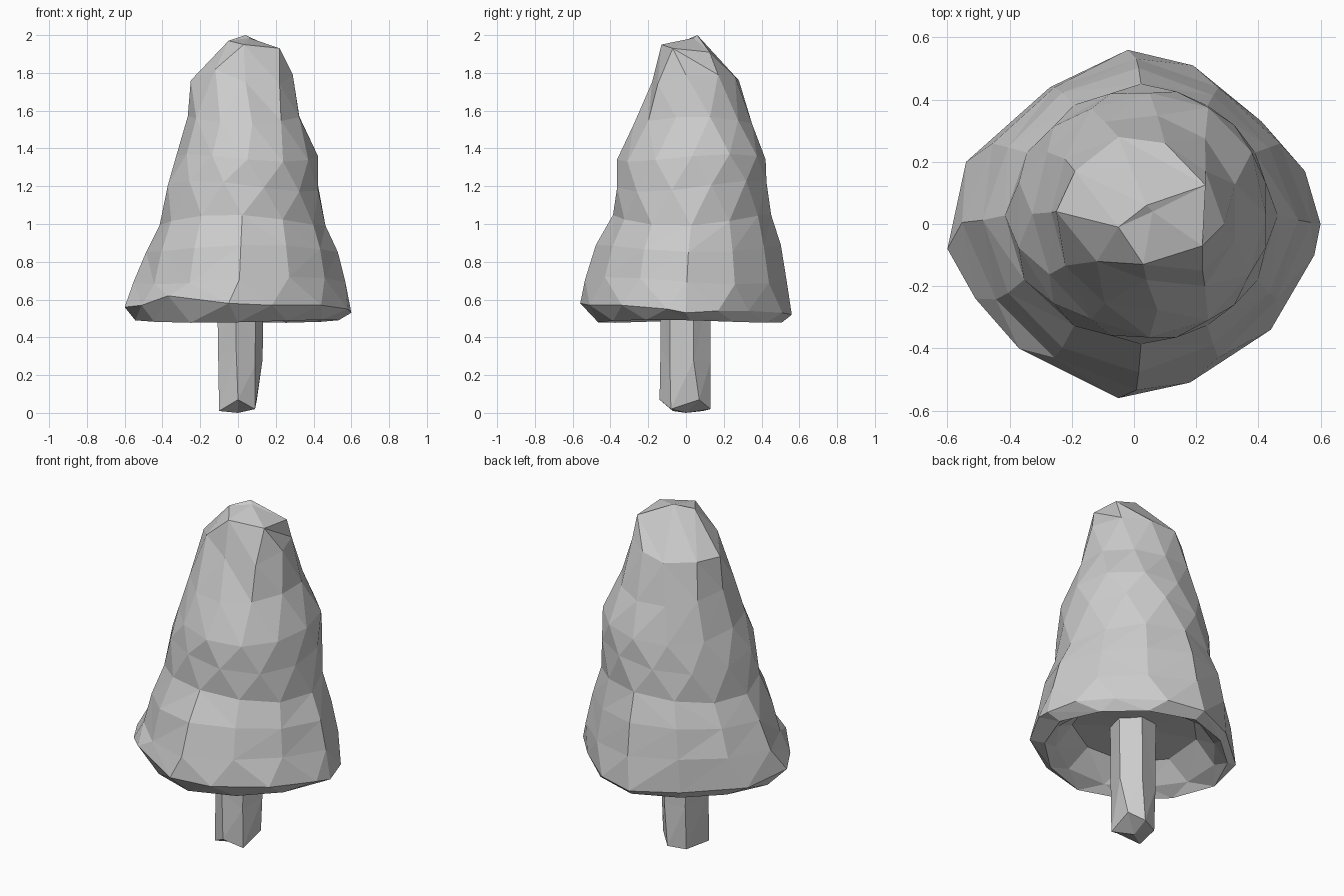
import bpy, bmesh, math

if "Cube" in bpy.data.objects:
    bpy.data.objects.remove(bpy.data.objects["Cube"])


def ring(z, x0, x1, y0, y1, n=12, shift=0.0, wave=0.0, diag=0.0):
    """Elliptical ring fitted to its x and y extents; diag pulls in the diagonals."""
    cx, cy = (x0 + x1) / 2, (y0 + y1) / 2
    pts = []
    for i in range(n):
        a = 2 * math.pi * (i + shift) / n
        k = 1.015 + 0.012 * math.sin(3 * a + 9 * z) - diag * math.sin(2 * a) ** 2
        pts.append((cx + (x1 - x0) / 2 * k * math.cos(a),
                    cy + (y1 - y0) / 2 * k * math.sin(a),
                    z + wave * math.sin(2 * a + 5 * z)))
    return pts


def angles(pts):
    cx = sum(p[0] for p in pts) / len(pts)
    cy = sum(p[1] for p in pts) / len(pts)
    return [math.atan2(p[1] - cy, p[0] - cx) % (2 * math.pi) for p in pts]


def loft(name, rings, start, end):
    """Triangulated skin through rings of any count, closed by a point at each end."""
    bm = bmesh.new()
    loops = []
    for pts in rings:
        order = sorted(zip(angles(pts), pts))
        loops.append([(a, bm.verts.new(p)) for a, p in order])
    for A, B in zip(loops, loops[1:]):
        i = j = 0
        na, nb = len(A), len(B)
        while i < na or j < nb:
            next_a = A[(i + 1) % na][0] + 2 * math.pi * ((i + 1) // na)
            next_b = B[(j + 1) % nb][0] + 2 * math.pi * ((j + 1) // nb)
            a, b = A[i % na][1], B[j % nb][1]
            if j >= nb or (i < na and next_a <= next_b):
                bm.faces.new((a, A[(i + 1) % na][1], b))
                i += 1
            else:
                bm.faces.new((a, B[(j + 1) % nb][1], b))
                j += 1
    for tip, loop in ((start, loops[0]), (end, loops[-1])):
        t = bm.verts.new(tip)
        for k in range(len(loop)):
            bm.faces.new((loop[k][1], loop[(k + 1) % len(loop)][1], t))
    bmesh.ops.recalc_face_normals(bm, faces=bm.faces)
    mesh = bpy.data.meshes.new(name)
    bm.to_mesh(mesh)
    bm.free()
    obj = bpy.data.objects.new(name, mesh)
    bpy.context.collection.objects.link(obj)
    return obj


# Lopsided crown and the shoulder below it
crown = [(-.05, -.01, 1.97), (.03, -.13, 1.95), (.22, -.07, 1.93),
         (.23, .125, 1.91), (.04, .06, 2.0)]
shoulder = [(.29, .0, 1.79), (.23, .17, 1.79), (.10, .26, 1.78),
            (-.05, .28, 1.76), (-.19, .17, 1.76), (-.25, .04, 1.76),
            (-.12, -.12, 1.82), (.04, -.18, 1.75), (.22, -.15, 1.74)]

# Flared skirt edge of the foliage
rim = [(.60, 0, .53), (.55, .17, .54), (.41, .33, .54), (.19, .51, .53),
       (-.02, .56, .52), (-.27, .44, .53), (-.54, .20, .54), (-.60, -.08, .56),
       (-.51, -.24, .57), (-.37, -.40, .62), (-.05, -.56, .58),
       (.18, -.51, .57), (.44, -.34, .57), (.58, -.10, .55)]

# Foliage: crown, two bulging tiers, skirt, then the hollow underside
foliage = [
    crown,
    shoulder,
    ring(1.55, -.265, .33, -.275, .35, 11, .5, .02),
    ring(1.35, -.32, .42, -.355, .42, 12, .0, .02),
    ring(1.20, -.375, .435, -.37, .43, 12, .5, .03),
    ring(1.02, -.41, .455, -.385, .44, 12, .0, .03, .03),
    ring(.87, -.485, .515, -.47, .495, 12, .0, .02, .06),
    ring(.70, -.545, .56, -.52, .53, 12, .0, .02, .08),
    rim,
    ring(.485, -.53, .53, -.46, .50, 12, .0, .008, .07),
    ring(.53, -.46, .47, -.40, .44, 12, .5, .01, .06),
    ring(.64, -.34, .35, -.30, .33, 9, .0, .02),
]
loft("foliage", foliage, (.06, .04, 1.985), (0, 0, .66))

# Trunk: uneven six-sided post with a chipped foot
foot = [(.10, .07, .07), (.03, .13, .02), (-.065, .09, .01),
        (-.10, -.07, .01), (0, -.14, .07), (.09, -.08, .02)]
middle = [(.13, .04, .28), (.05, .13, .27), (-.065, .10, .26),
          (-.105, -.06, .30), (-.01, -.135, .34), (.09, -.085, .25)]
top = [(x * 1.05, y, .66) for x, y, z in middle]
loft("trunk", [foot, middle, top], (0, 0, 0), (0, 0, .68))
